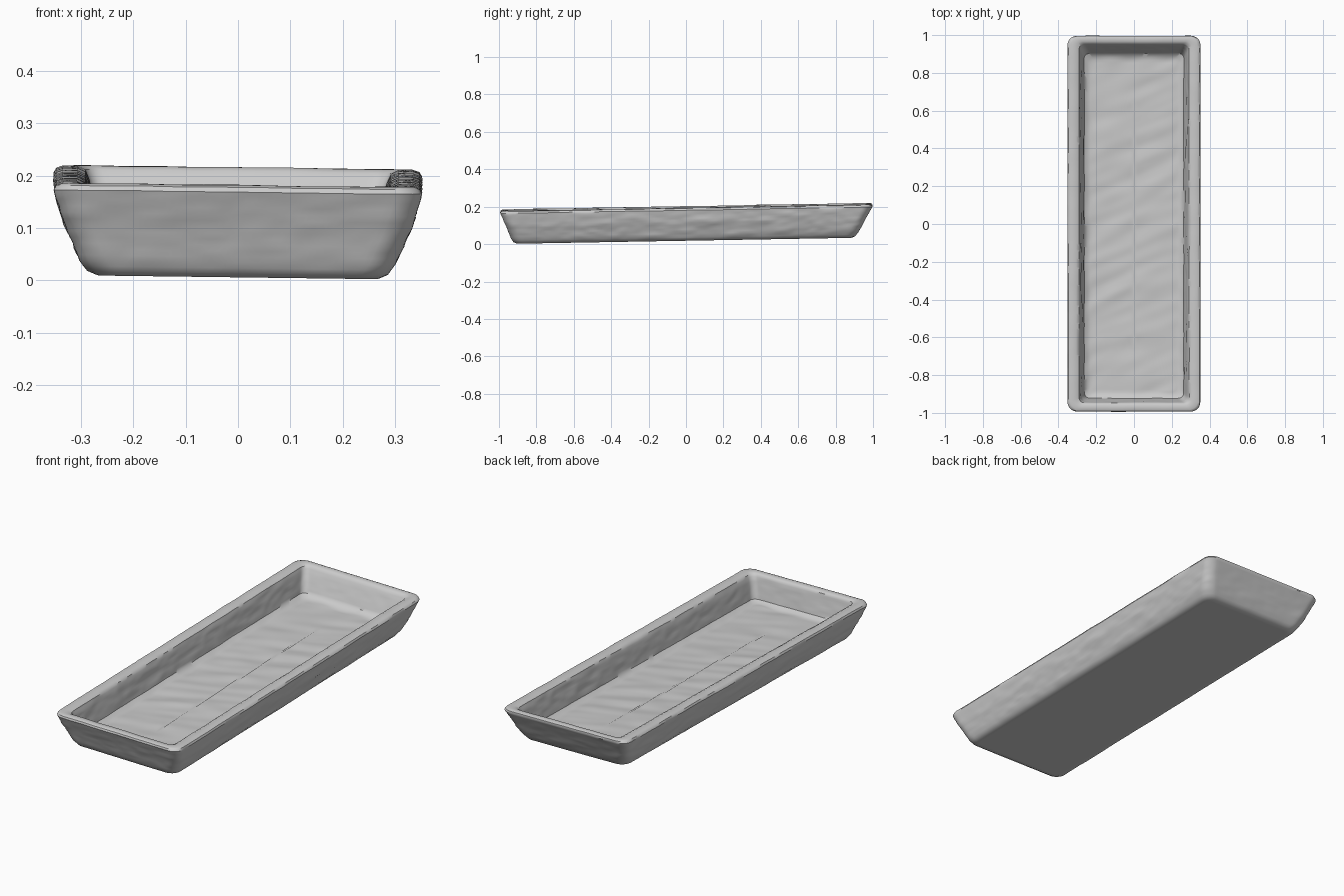
import bpy, bmesh, math
from mathutils import Vector, noise

cube = bpy.data.objects.get("Cube")
if cube:
    bpy.data.objects.remove(cube)

clay = bpy.data.materials.new("grey clay")
clay.use_nodes = True
clay.diffuse_color = (0.6, 0.6, 0.6, 1)
clay.node_tree.nodes["Principled BSDF"].inputs["Base Color"].default_value = (0.6, 0.6, 0.6, 1)

SIDE, END, CORNER = 120, 40, 7


def rounded_rectangle(hx, back, front, radius):
    """Evenly stepped loop with the same point count at every size."""
    r = min(radius, hx * 0.9)
    corners = [(hx - r, back - r, 0), (r - hx, back - r, 1),
               (r - hx, front + r, 2), (hx - r, front + r, 3)]
    pts = []
    for i, (cx, cy, q) in enumerate(corners):
        for k in range(CORNER + 1):
            a = (q + k / CORNER) * math.pi / 2
            pts.append(Vector((cx + r * math.cos(a), cy + r * math.sin(a))))
        nx, ny, nq = corners[(i + 1) % 4]
        a = nq * math.pi / 2
        end = Vector((nx + r * math.cos(a), ny + r * math.sin(a)))
        start = pts[-1].copy()
        steps = END if i % 2 == 0 else SIDE
        pts += [start.lerp(end, k / steps) for k in range(1, steps)]
    return pts


def lumps(x, y, z, strength):
    """Hand-pressed unevenness, stretched along the walls."""
    coarse = noise.noise(Vector((x * 5, y * 5, z * 22)))
    fine = noise.noise(Vector((x * 13, y * 13, z * 45 + 7)))
    return strength * (coarse + 0.5 * fine)


# Cross-section from the underside, over the rim, down to the floor:
# half width, back edge, front edge, height, corner radius, lump strength
section = [
    (0.268, 0.885, -0.905, 0.004, 0.04, 0.001),
    (0.286, 0.905, -0.922, 0.012, 0.05, 0.003),
    (0.300, 0.920, -0.934, 0.032, 0.05, 0.006),
    (0.330, 0.957, -0.962, 0.100, 0.05, 0.008),
    (0.346, 0.985, -0.984, 0.150, 0.05, 0.006),
    (0.351, 0.996, -0.993, 0.168, 0.05, 0.003),
    (0.346, 0.995, -0.990, 0.177, 0.05, 0.002),
    (0.334, 0.986, -0.981, 0.181, 0.04, 0.002),
    (0.306, 0.966, -0.957, 0.181, 0.03, 0.002),
    (0.291, 0.954, -0.947, 0.174, 0.03, 0.003),
    (0.283, 0.943, -0.941, 0.155, 0.03, 0.005),
    (0.270, 0.918, -0.930, 0.100, 0.03, 0.006),
    (0.262, 0.902, -0.922, 0.064, 0.03, 0.004),
    (0.245, 0.882, -0.905, 0.053, 0.03, 0.002),
]

# Refine the wall section so that the lumps have enough rings
rings = []
for a, b in zip(section, section[1:]):
    steps = max(1, round(abs(a[3] - b[3]) / 0.012))
    rings += [tuple(p + (q - p) * k / steps for p, q in zip(a, b)) for k in range(steps)]
rings.append(section[-1])


def flat_rings(edge, z, count=16):
    """Concentric rings that close a flat area toward its centre line."""
    hx, back, front = edge[:3]
    insets = [(hx - 0.006) * k / count for k in range(1, count + 1)]
    return [(hx - d, back - d, front + d, z, 0.03, 0) for d in insets]


under = flat_rings(section[0], 0.004)
floor = flat_rings(section[-1], 0.050)
all_rings = under[::-1] + rings + floor

bm = bmesh.new()
loops = []
for i, (hx, back, front, z, radius, strength) in enumerate(all_rings):
    on_floor = i >= len(under) + len(rings)
    loop = []
    for p in rounded_rectangle(hx, back, front, radius):
        x, y = p
        push = lumps(x, y, z, strength)
        # Side walls move in x and end walls in y
        if abs(x) / hx > 0.92:
            x += math.copysign(push, x)
        if y > back - 0.03 or y < front + 0.03:
            y += math.copysign(push * 0.6, y)
        height = z
        if on_floor:
            # Shallow diagonal wrinkles across the floor
            crease = noise.noise(Vector((x * 3 + y * 2, y * 14 - x * 6, 3)))
            height += 0.005 * crease + 0.003 * noise.noise(Vector((x * 8, y * 8, 1)))
        elif z > 0.15:
            height += 0.002 * noise.noise(Vector((x * 9, y * 9, 5)))
        # The whole tray leans gently up toward the back
        height += 0.0175 * (y + 1) - 0.013 * x
        loop.append(bm.verts.new((x, y, max(height, 0))))
    loops.append(loop)

for a, b in zip(loops, loops[1:]):
    n = len(a)
    for k in range(n):
        bm.faces.new((a[k], a[(k + 1) % n], b[(k + 1) % n], b[k]))
bm.faces.new(loops[0][::-1])
bm.faces.new(loops[-1])
bmesh.ops.recalc_face_normals(bm, faces=bm.faces)

mesh = bpy.data.meshes.new("tray")
bm.to_mesh(mesh)
bm.free()
mesh.materials.append(clay)
tray = bpy.data.objects.new("tray", mesh)
bpy.context.collection.objects.link(tray)
bpy.context.view_layer.objects.active = tray
tray.select_set(True)
bpy.ops.object.shade_smooth_by_angle(angle=math.radians(40))
